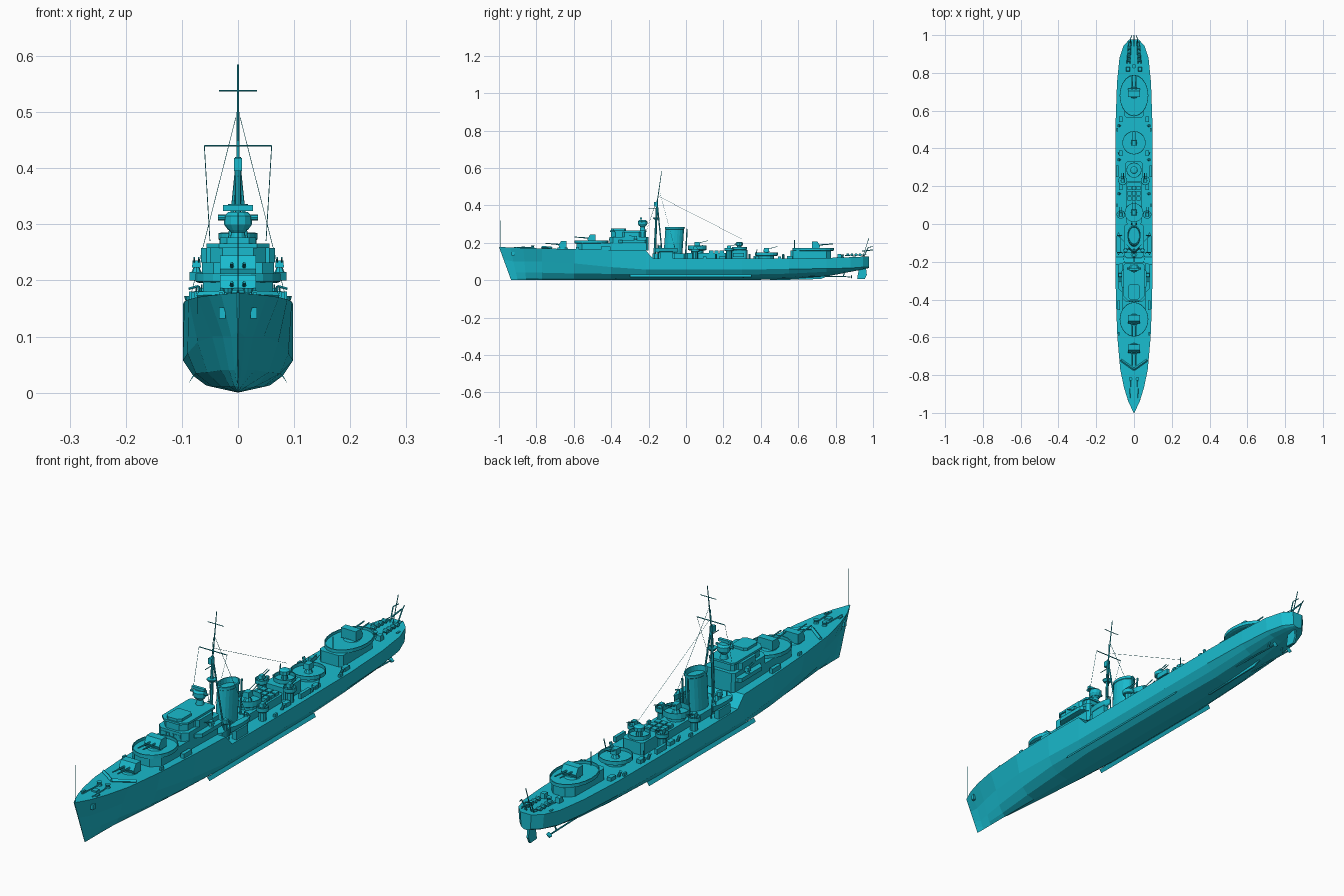
import bpy, bmesh, math
from mathutils import Vector

teal = bpy.data.materials.new("teal_paint")
teal.diffuse_color = (0.01, 0.5, 0.62, 1)


def finish(name, bm):
    bmesh.ops.recalc_face_normals(bm, faces=bm.faces)
    me = bpy.data.meshes.new(name)
    bm.to_mesh(me)
    bm.free()
    me.materials.append(teal)
    ob = bpy.data.objects.new(name, me)
    bpy.context.collection.objects.link(ob)
    return ob


def loft(name, rings):
    bm = bmesh.new()
    vs = [[bm.verts.new(p) for p in r] for r in rings]
    n = len(vs[0])
    for a, b in zip(vs, vs[1:]):
        for i in range(n):
            bm.faces.new((a[i], a[(i + 1) % n], b[(i + 1) % n], b[i]))
    bm.faces.new(vs[0])
    bm.faces.new(vs[-1])
    return finish(name, bm)


def prism(name, pts, z0, z1, top=1.0):
    """Plan outline extruded upward; top scales the upper outline about its centre."""
    cx = sum(p[0] for p in pts) / len(pts)
    cy = sum(p[1] for p in pts) / len(pts)
    up = [(cx + (x - cx) * top, cy + (y - cy) * top, z1) for x, y in pts]
    return loft(name, [[(x, y, z0) for x, y in pts], up])


def box(name, x, y, w, l, z0, z1, top=1.0):
    return prism(name, [(x - w/2, y - l/2), (x + w/2, y - l/2), (x + w/2, y + l/2), (x - w/2, y + l/2)], z0, z1, top)


def house(name, y0, y1, hw, z0, z1, cf=0.02, cb=0.01):
    """Deckhouse with chamfered front and back corners."""
    half = [(hw - cf, y0), (hw, y0 + cf), (hw, y1 - cb), (hw - cb, y1)]
    return prism(name, half + [(-x, y) for x, y in reversed(half)], z0, z1)


def lathe(name, x, y, prof, sx=1.0, sy=1.0, n=16, skew=0.0):
    z0 = prof[0][1]
    return loft(name, [[(x + sx * r * math.cos(2 * math.pi * i / n),
                         y + sy * r * math.sin(2 * math.pi * i / n) + skew * (z - z0), z)
                        for i in range(n)] for r, z in prof])


def beam(name, a, b, r, r2=None, n=6):
    a, b = Vector(a), Vector(b)
    q = (b - a).to_track_quat('Z', 'Y')
    circ = [Vector((math.cos(2 * math.pi * i / n), math.sin(2 * math.pi * i / n), 0)) for i in range(n)]
    return loft(name, [[a + q @ (c * r) for c in circ], [b + q @ (c * (r2 or r)) for c in circ]])


def tub(name, x, y, r, z0, z1, sy=1.0, floor=0.006):
    return lathe(name, x, y, [(r * .9, z0), (r, z0 + .003), (r, z1), (r - .003, z1), (r - .003, z0 + floor)], sy=sy, n=20)


def twin_gun(name, y, z, d):
    """Shielded twin mount, d = -1 points forward, +1 aft."""
    lathe(name + "_base", 0, y, [(.03, z), (.026, z + .008)])
    side = [(-.022, .006), (.016, .006), (.022, .02), (.008, .044), (-.022, .044)]
    loft(name + "_shield", [[(x, y + d * a, z + b) for a, b in side] for x in (-.032, .032)])
    for x in (-.011, .011):
        beam(name + "_barrel", (x, y + d * .015, z + .025), (x, y + d * .09, z + .031), .0038, .0025)


def light_gun(name, x, y, z, d=1, s=1.0):
    lathe(name + "_pedestal", x, y, [(.012 * s, z), (.006 * s, z + .014 * s)], n=8)
    box(name + "_breech", x, y, .02 * s, .024 * s, z + .012 * s, z + .028 * s, .85)
    for k in (-.005, .005):
        beam(name + "_barrel", (x + k * s, y, z + .022 * s), (x + k * s, y + d * .045 * s, z + .034 * s), .0016)


# Hull: station y, stem rake, keel z, then (half width, z) up to the deck edge
MID = [(.057, .013), (.08, .03), (.098, .057)]
stations = [
    (-1, .065, 0, [(.0008, .03), (.001, .06), (.001, .11), (.002, .178)]),
    (-.94, .04, 0, [(.002, .012), (.006, .04), (.012, .1), (.03, .175)]),
    (-.87, .015, 0, [(.007, .012), (.016, .04), (.027, .1), (.052, .173)]),
    (-.77, 0, 0, [(.014, .01), (.03, .04), (.046, .1), (.073, .17)]),
    (-.6, 0, 0, [(.03, .01), (.055, .036), (.072, .09), (.088, .166)]),
    (-.4, 0, 0, [(.045, .01), (.075, .034), (.09, .07), (.096, .162)]),
    (-.215, 0, 0, MID + [(.098, .158)]),
    (-.175, 0, 0, MID + [(.098, .116)]),
    (.3, 0, 0, MID + [(.098, .115)]),
    (.55, 0, .006, [(.05, .016), (.074, .035), (.094, .06), (.097, .116)]),
    (.75, 0, .02, [(.045, .03), (.07, .045), (.086, .062), (.09, .119)]),
    (.88, 0, .045, [(.035, .05), (.058, .056), (.072, .065), (.077, .123)]),
    (.945, 0, .058, [(.02, .06), (.037, .063), (.05, .07), (.055, .126)]),
    (.978, 0, .065, [(.008, .066), (.014, .068), (.02, .072), (.023, .128)])]
rings = []
for y, rake, zk, half in stations:
    pts = [(0, zk)] + half
    zt = half[-1][1]
    r = [(x, y + rake * (1 - z / zt), z) for x, z in pts]
    rings.append(r + [(-x, b, c) for x, b, c in reversed(r[1:])])
loft("hull", rings)
loft("skeg", [[(x, .45, 0), (x, .72, .006), (x, .76, .022), (x, .45, .01)] for x in (-.003, .003)])
loft("rudder", [[(x, .915, .008), (x, .955, .005), (x, .967, .03), (x, .962, .066), (x, .925, .066)] for x in (-.004, .004)])
for s in (-1, 1):
    loft("bilge_keel", [[(s * .078, y, .03), (s * .088, y, .017), (s * .08, y, .031)] for y in (-.3, .35)])
    beam("propeller_shaft", (s * .035, .62, .024), (s * .035, .88, .018), .003)
    beam("shaft_strut", (s * .035, .84, .019), (s * .03, .85, .05), .003)
    lathe("propeller_hub", s * .035, .885, [(.002, .008), (.014, .018), (.002, .03)], sy=.25, n=8)
    box("anchor", s * .028, -.925, .012, .014, .132, .152)

# Forecastle: breakwater, windlass and hatches
for s in (-1, 1):
    beam("breakwater", (0, -.77, .176), (s * .07, -.72, .173), .007, n=4)
    lathe("capstan", s * .018, -.82, [(.011, .168), (.007, .178), (.01, .186)], n=8)
    beam("anchor_chain", (s * .018, -.82, .174), (s * .022, -.92, .176), .0025)
    for y, x in ((-.9, .03), (-.58, .08), (.9, .055), (.5, .088), (.1, .09)):
        box("bollard", s * x, y, .007, .018, .11 if y > -.2 else .16, .127 if y > -.2 else .178)
box("fore_hatch", 0, -.87, .02, .02, .17, .179)
beam("jackstaff", (0, -.993, .17), (0, -.993, .32), .0008)
twin_gun("gun_a", -.66, .166, -1)

# Forward deckhouse, second gun and its platform
house("fore_deckhouse", -.585, -.2, .062, .158, .2, .03)
tub("gun_b_platform", 0, -.505, .076, .195, .212, 1.2)
twin_gun("gun_b", -.505, .2, -1)

# Bridge with wings and open top
house("bridge_lower", -.41, -.2, .064, .198, .232, .02)
house("bridge_upper", -.4, -.215, .05, .23, .262, .022)
house("bridge_roof", -.405, -.21, .056, .258, .266, .022)
house("bridge_screen", -.4, -.32, .032, .266, .276, .012)
house("bridge_wing_deck", -.36, -.21, .086, .2, .215, .02)
house("wing_screen", -.34, -.24, .066, .232, .258, .01)
for s in (-1, 1):
    light_gun("wing_gun", s * .074, -.27, .213, -1, .8)
    box("ready_locker", s * .08, -.43, .014, .05, .16, .18)
    for k in range(3):
        box("bridge_window", s * (.01 + .013 * k), -.411 + .001 * k, .009, .004, .212, .222)
lathe("director_pedestal", 0, -.232, [(.016, .262), (.012, .285), (.02, .294)], n=12)
lathe("director", 0, -.232, [(.018, .29), (.025, .3), (.025, .315), (.017, .322)], n=12)
beam("rangefinder", (-.036, -.236, .312), (.036, -.236, .312), .005, n=8)
box("director_aerial", 0, -.24, .054, .012, .324, .334)

# Mast, tripod legs, yards, rigging
beam("mast_lower", (0, -.168, .12), (0, -.155, .42), .007, .005, 8)
beam("mast_upper", (0, -.155, .41), (0, -.13, .585), .003, .0015)
for s in (-1, 1):
    beam("mast_leg", (s * .03, -.125, .118), (s * .002, -.153, .4), .0035)
    beam("halyard", (s * .06, -.152, .44), (s * .05, -.21, .27), .0007, n=4)
    beam("shroud", (s * .004, -.145, .49), (s * .085, -.06, .17), .0007, n=4)
beam("yard_lower", (-.06, -.152, .44), (.06, -.152, .44), .0018)
beam("yard_upper", (-.034, -.136, .538), (.034, -.136, .538), .0014)
lathe("crow_platform", 0, -.16, [(.012, .325), (.018, .332), (.018, .336)], n=10)
box("mast_lantern", 0, -.162, .014, .02, .395, .418)
beam("mast_spur", (0, -.2, .386), (0, -.155, .386), .0015)
beam("aerial_wire", (0, -.15, .45), (0, .3, .22), .0006, n=4)

# Funnel and its casing
house("funnel_casing", -.18, .0, .05, .113, .142, .012)
lathe("funnel", 0, -.07, [(.05, .135), (.05, .272), (.053, .274), (.053, .284), (.047, .285), (.044, .265)], sx=.66, n=20, skew=.07)
for s in (-1, 1):
    beam("steam_pipe", (s * .012, -.002, .14), (s * .012, .006, .275), .004)
    lathe("cowl_vent", s * .045, -.14, [(.007, .115), (.007, .165), (.012, .17), (.01, .185)], n=8)
    # Ship's boats on davits
    loft("boat", [[(s * .082 + w * dx, y, z) for dx, z in ((-.014, .172), (-.009, .154), (0, .148), (.009, .154), (.014, .172))]
                  for y, w in ((-.165, .1), (-.145, .8), (-.11, 1), (-.07, .8), (-.045, .15))])
    for y in (-.15, -.06):
        beam("davit", (s * .066, y, .115), (s * .07, y, .19), .0025)
        beam("davit_arm", (s * .07, y, .19), (s * .088, y, .185), .0025)
    box("boat_cradle", s * .082, -.105, .02, .07, .113, .15)

# Midships gun platforms, engine casing and stores
house("engine_casing", .0, .22, .042, .113, .145, .008)
tub("midship_tub", 0, .06, .05, .16, .185)
lathe("midship_tub_support", 0, .06, [(.034, .14), (.034, .165)], n=12)
light_gun("midship_gun", 0, .06, .168, 1, 1.3)
for i in range(3):
    for x in (-.024, 0, .024):
        box("store_locker", x, .135 + .028 * i, .02, .022, .144, .158)
house("aft_control_house", .225, .33, .046, .113, .162, .01)
tub("searchlight_tub", 0, .285, .04, .16, .178)
lathe("searchlight", 0, .285, [(.012, .164), (.012, .182), (.02, .186), (.02, .2), (.012, .205)], n=10)
tub("aft_light_tub", 0, .43, .062, .13, .148)
lathe("aft_tub_support", 0, .43, [(.04, .113), (.04, .134)], n=12)
light_gun("aft_light_gun", 0, .43, .136, 1, 1.3)
for s in (-1, 1):
    tub("side_gun_tub", s * .07, .05, .022, .15, .168)
    lathe("side_tub_support", s * .07, .05, [(.014, .113), (.014, .152)], n=8)
    light_gun("side_gun", s * .07, .05, .156, 1, .9)
    tub("quarter_gun_tub", s * .06, .23, .024, .155, .172)
    lathe("quarter_tub_support", s * .06, .23, [(.015, .113), (.015, .157)], n=8)
    light_gun("quarter_gun", s * .06, .23, .161, 1, .9)
    for y in (.16, .34, .52):
        beam("charge_thrower", (s * .075, y, .114), (s * .085, y, .138), .006, n=8)
        box("charge_rack", s * .07, y + .035, .018, .03, .113, .13)
    box("side_raft", s * .088, .28, .012, .06, .125, .145)
    beam("loading_davit", (s * .08, .37, .113), (s * .085, .38, .165), .002)

# After deckhouse and aft-facing gun
house("aft_deckhouse", .56, .775, .05, .113, .16, .012, .025)
tub("gun_x_platform", 0, .68, .076, .156, .172, 1.45)
twin_gun("gun_x", .695, .163, 1)
beam("aft_post", (0, .58, .16), (0, .58, .215), .002)

# Quarterdeck: charge rails, winch, stern davits, ensign staff
for s in (-1, 1):
    box("smoke_float", s * .032, .82, .022, .024, .118, .14, .8)
    for x in (.022, .038):
        beam("charge_rail", (s * x, .85, .132), (s * x * .7, .965, .136), .0022, n=4)
    for i in range(4):
        y = .865 + .022 * i
        beam("depth_charge", (s * .018, y, .136), (s * .034, y, .136), .008, n=8)
    beam("stern_davit", (s * .015, .95, .125), (s * .02, .975, .175), .0025)
    beam("stern_davit_arm", (s * .02, .975, .175), (s * .012, .998, .18), .002)
beam("ensign_staff", (0, .945, .125), (0, .978, .225), .0018)
beam("stern_boom", (0, .94, .155), (0, 1.0, .162), .003)
lathe("stern_winch", 0, .835, [(.01, .118), (.007, .128), (.011, .137)], n=8)
